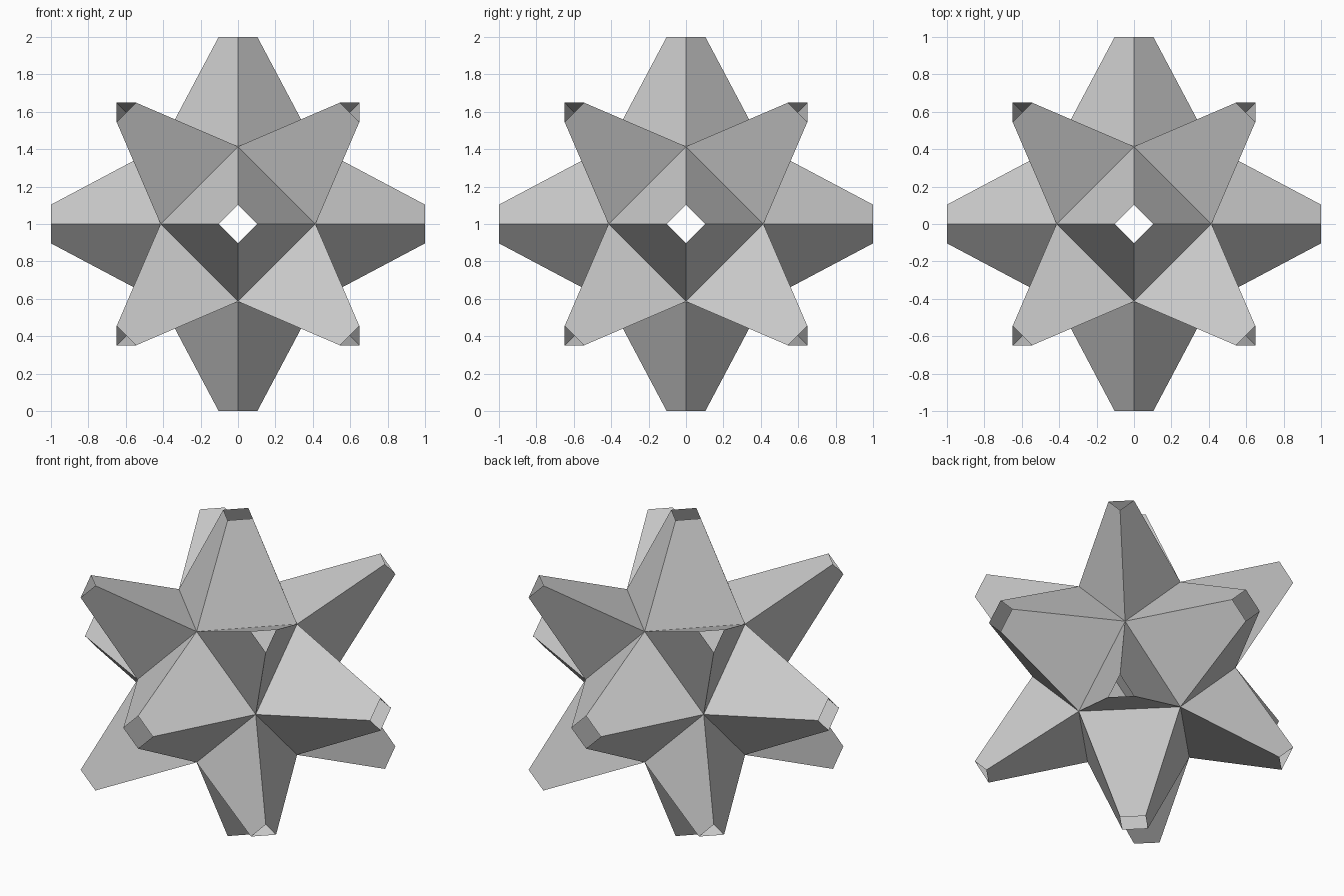
import bpy, bmesh
from math import sqrt
from itertools import product
from mathutils import Vector

if "Cube" in bpy.data.objects:
    bpy.data.objects.remove(bpy.data.objects["Cube"])

A = sqrt(2) - 1          # half width of the cuboctahedron core
EDGE = A * sqrt(2)       # core edge length = spike height
TIP = 0.25               # tip size relative to base

bm = bmesh.new()

# Core: cuboctahedron from edge midpoints of a cube
for s, t in product((-A, A), repeat=2):
    for p in ((s, t, 0), (s, 0, t), (0, s, t)):
        bm.verts.new(p)
bmesh.ops.convex_hull(bm, input=bm.verts[:])
bmesh.ops.dissolve_limit(bm, angle_limit=0.02, verts=bm.verts[:], edges=bm.edges[:])
bmesh.ops.recalc_face_normals(bm, faces=bm.faces[:])

# Spikes: a hollow, open-ended tapered tube on every core face
core_faces = bm.faces[:]
for f in core_faces:
    c = f.calc_center_median()
    n = c.normalized()
    base = f.verts[:]
    tip = [bm.verts.new(c + n * EDGE + (v.co - c) * TIP) for v in base]
    k = len(base)
    for i in range(k):
        j = (i + 1) % k
        bm.faces.new((base[i], base[j], tip[j], tip[i]))
bmesh.ops.delete(bm, geom=core_faces, context='FACES_ONLY')

# Stand the star on the ground
bmesh.ops.translate(bm, verts=bm.verts[:], vec=Vector((0, 0, 1)))

mesh = bpy.data.meshes.new("hollow_star")
bm.to_mesh(mesh)
bm.free()
obj = bpy.data.objects.new("hollow_star", mesh)
bpy.context.collection.objects.link(obj)
